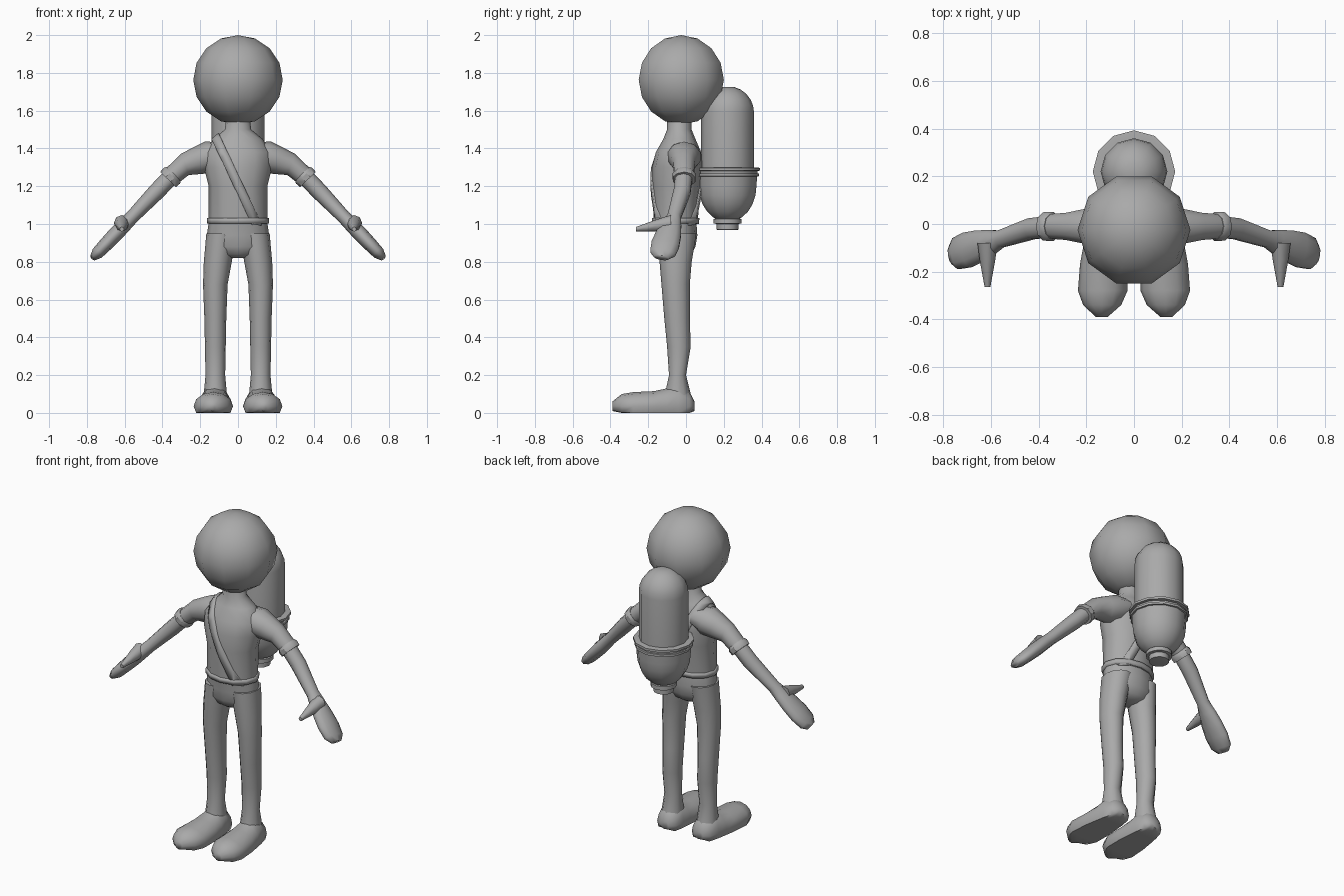
import bpy, bmesh
from math import sin, cos, tau
from mathutils import Vector

cube = bpy.data.objects.get("Cube")
if cube:
    bpy.data.objects.remove(cube)

shade = (0.4, 0.4, 0.4, 1)
grey = bpy.data.materials.new("plain_grey")
grey.use_nodes = True
grey.diffuse_color = shade
grey.node_tree.nodes["Principled BSDF"].inputs["Base Color"].default_value = shade

X, Y, Z = Vector((1, 0, 0)), Vector((0, 1, 0)), Vector((0, 0, 1))


def finish(name, bm, angle=1.1):
    """Turn a bmesh into a smooth-shaded grey object."""
    bmesh.ops.recalc_face_normals(bm, faces=bm.faces)
    mesh = bpy.data.meshes.new(name)
    bm.to_mesh(mesh)
    bm.free()
    mesh.materials.append(grey)
    ob = bpy.data.objects.new(name, mesh)
    bpy.context.collection.objects.link(ob)
    bpy.ops.object.select_all(action='DESELECT')
    ob.select_set(True)
    bpy.context.view_layer.objects.active = ob
    bpy.ops.object.shade_smooth_by_angle(angle=angle)
    return ob


def loft(rings, sides=12):
    """Skin rings of (centre, half axis, half axis) and cap both ends."""
    bm = bmesh.new()
    loops = []
    for centre, u, v in rings:
        angles = [tau * i / sides for i in range(sides)]
        points = [centre + u * sin(a) + v * cos(a) for a in angles]
        loops.append([bm.verts.new((p.x, p.y, max(p.z, 0))) for p in points])
    for low, high in zip(loops, loops[1:]):
        for i in range(sides):
            bm.faces.new((low[i - 1], low[i], high[i], high[i - 1]))
    bm.faces.new(loops[0])
    bm.faces.new(loops[-1])
    return bm


def upright(rows, centre_x=lambda z: 0):
    """Rows of (height, half width, front y, back y)."""
    return loft([(X * centre_x(z) + Y * (front + back) / 2 + Z * z,
                  X * width, Y * (back - front) / 2)
                 for z, width, front, back in rows])


def arm_point(x, side):
    """Centre line of the arm: flat at the shoulder, then down and forward."""
    height = min(1.4 - 0.3 * x, 1.62 - 1.04 * x)
    forward = max(0, x - 0.4) * 0.33
    return Vector((side * x, -0.01 - forward, height))


def limb(rows, side):
    """Rows of (distance out, half depth, half thickness) along the arm."""
    rings = []
    for x, depth, thick in rows:
        along = arm_point(x + 0.02, side) - arm_point(x - 0.02, side)
        up = along.cross(Y).normalized()
        across = up.cross(along).normalized()
        rings.append((arm_point(x, side), across * depth, up * thick))
    return loft(rings, 10)


def band(name, bm, point, normal, half):
    """Raised strip cut from a surface between two parallel planes."""
    bmesh.ops.recalc_face_normals(bm, faces=bm.faces)
    for way in (normal, -normal):
        bmesh.ops.bisect_plane(bm, geom=bm.verts[:] + bm.edges[:] + bm.faces[:],
                               plane_co=point + way * half, plane_no=way,
                               clear_outer=True)
    bm.normal_update()
    for vert, out in [(v, v.normal.copy()) for v in bm.verts]:
        vert.co += out * 0.008
    ob = finish(name, bm)
    solid = ob.modifiers.new("thickness", 'SOLIDIFY')
    solid.thickness = 0.016
    solid.offset = -1


def turned(name, rows):
    """Round tank part from rows of (height, radius)."""
    middle = 0.22
    finish(name, upright([(z, r, middle - r, middle + r) for z, r in rows]), 0.7)


def collar(name, z, radius, height):
    """Short ring with a small rounded rim."""
    turned(name, [(z, radius - 0.02), (z + 0.003, radius),
                  (z + height - 0.003, radius), (z + height, radius - 0.02)])


# Head
head = bmesh.new()
bmesh.ops.create_uvsphere(head, u_segments=10, v_segments=8, radius=0.237)
for vert in head.verts:
    vert.co = vert.co.yxz + Vector((0, -0.025, 1.763))
finish("head", head)

# Shirt with neck, hem and diagonal strap
torso = [(1.0, 0.155, -0.17, 0.06), (1.2, 0.155, -0.18, 0.08), (1.3, 0.18, -0.18, 0.09),
         (1.38, 0.18, -0.16, 0.08), (1.45, 0.13, -0.12, 0.05),
         (1.5, 0.07, -0.1, 0.03), (1.58, 0.06, -0.1, 0.03)]
finish("shirt_torso", upright(torso))
band("shirt_hem", upright(torso), Z * 1.017, Z, 0.015)
band("shoulder_strap", upright(torso), Vector((-0.01, 0, 1.23)),
     Vector((0.9, 0, 0.42)).normalized(), 0.023)

# Hips
finish("hips", upright([(1.01, 0.155, -0.165, 0.055), (0.94, 0.165, -0.155, 0.06),
                        (0.88, 0.165, -0.15, 0.05), (0.84, 0.12, -0.13, 0.03),
                        (0.82, 0.05, -0.1, 0)]))

for side, label in ((1, "left"), (-1, "right")):
    # Leg, drawn inward towards the hip
    finish(label + "_leg", upright(
        [(0.95, 0.08, -0.15, 0.055), (0.8, 0.074, -0.14, 0.03), (0.68, 0.065, -0.13, 0.02),
         (0.5, 0.058, -0.115, 0.02), (0.35, 0.055, -0.1, 0.025),
         (0.2, 0.052, -0.09, 0), (0.06, 0.065, -0.12, 0.035)],
        lambda z: side * (0.12 - 0.13 * max(0, z - 0.7))))

    # Shoe from heel to toe: (y, half width, top); the sole is flat
    shoe = [(0.045, 0.03, 0.06), (0.02, 0.065, 0.11), (-0.04, 0.08, 0.155),
            (-0.1, 0.09, 0.13), (-0.17, 0.1, 0.115), (-0.28, 0.104, 0.11),
            (-0.34, 0.08, 0.1), (-0.39, 0.025, 0.06)]
    finish(label + "_shoe", loft([
        (Vector((side * (0.12 - y * 0.04), y, 0.035)), X * width, Z * (top - 0.035))
        for y, width, top in shoe]))

    # Sleeve and its cuff
    finish(label + "_sleeve", limb([(0.08, 0.09, 0.06), (0.15, 0.09, 0.085),
                                    (0.21, 0.075, 0.075), (0.28, 0.06, 0.06),
                                    (0.36, 0.053, 0.05)], side))
    finish(label + "_sleeve_cuff", limb([(0.34, 0.055, 0.052), (0.35, 0.064, 0.06),
                                         (0.37, 0.062, 0.058)], side), 0.6)

    # Bare arm flowing into a flat mitten hand
    finish(label + "_arm_and_hand", limb([
        (0.34, 0.048, 0.045), (0.43, 0.047, 0.045), (0.56, 0.038, 0.036),
        (0.6, 0.055, 0.038), (0.65, 0.07, 0.04), (0.7, 0.078, 0.037),
        (0.745, 0.07, 0.033), (0.768, 0.04, 0.018)], side))

    # Thumb, tapering forward
    thumb = [(-0.08, 0.042), (-0.15, 0.033), (-0.21, 0.022), (-0.265, 0.012)]
    finish(label + "_thumb", loft([
        (Vector((side * 0.615, y, 1.02 + y * 0.18)), X * r, Z * r) for y, r in thumb], 8))

# Air tank on the back
quarter = [tau / 4 * i / 6 for i in range(6)]
turned("tank_bottle", [(1.25, 0.14)] + [(1.59 + 0.14 * sin(a), 0.14 * cos(a))
                                        for a in quarter])
turned("tank_cup", [(1.28, 0.158)] + [(1.2 - 0.19 * sin(a), 0.153 * cos(a))
                                      for a in quarter])
collar("tank_collar", 1.28, 0.173, 0.02)
collar("tank_lower_collar", 1.25, 0.166, 0.02)
collar("tank_valve_flange", 1.0, 0.075, 0.03)
collar("tank_valve", 0.967, 0.058, 0.05)
